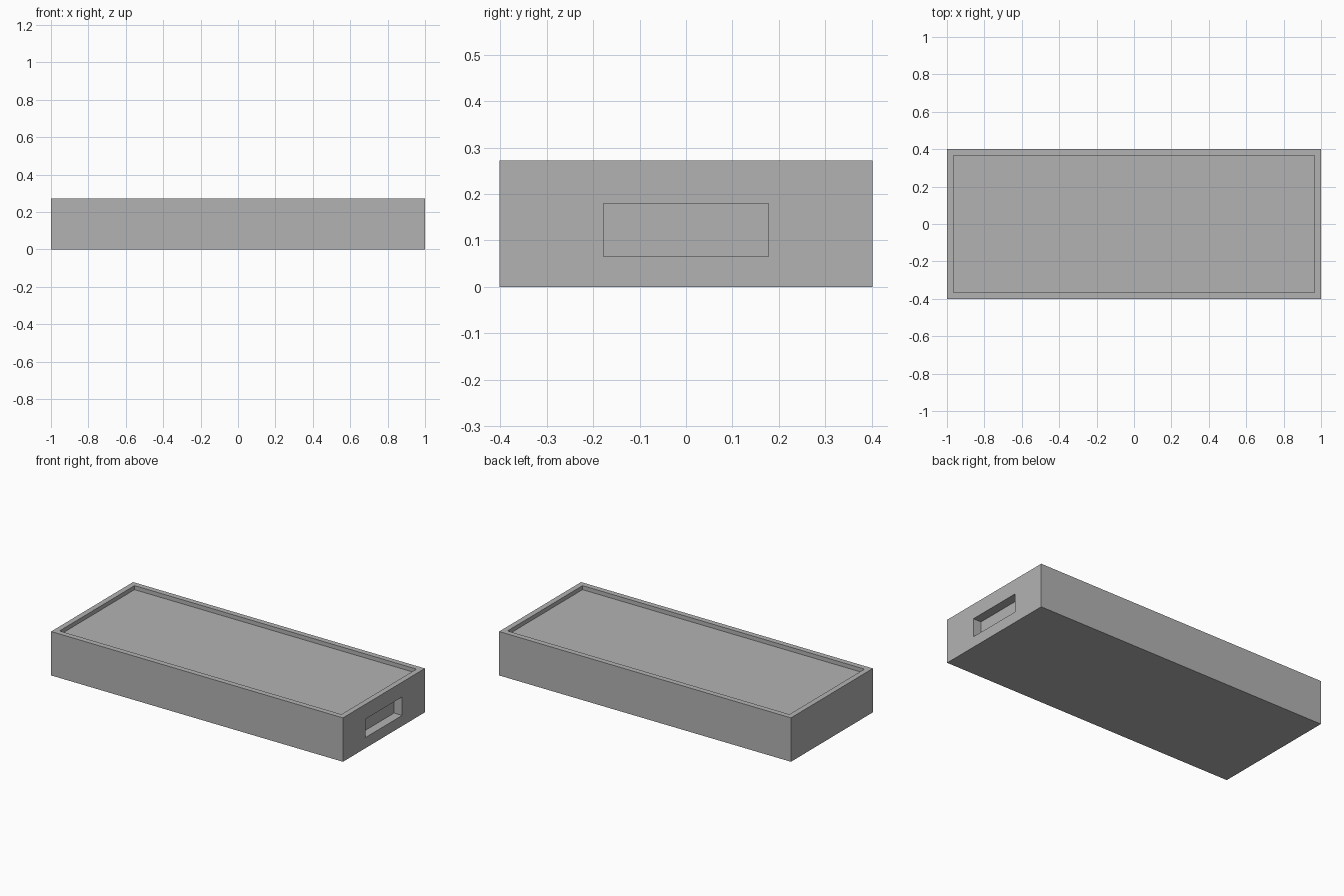
import bpy
import bmesh
from mathutils import Vector

if "Cube" in bpy.data.objects:
    bpy.data.objects.remove(bpy.data.objects["Cube"], do_unlink=True)

LENGTH, WIDTH, HEIGHT = 2.0, 0.802, 0.272
RIM, RECESS = 0.034, 0.025
SLOT_DEPTH = 0.055

grey = bpy.data.materials.new("plain grey")
grey.use_nodes = True
colour = (0.45, 0.45, 0.45, 1)
grey.diffuse_color = colour
grey.node_tree.nodes["Principled BSDF"].inputs["Base Color"].default_value = colour


def face_towards(bm, direction):
    """Outermost face pointing in a direction."""
    d = Vector(direction)
    faces = [f for f in bm.faces if f.normal.dot(d) > 0.9]
    return max(faces, key=lambda f: f.calc_center_median().dot(d))


def sink(bm, face, depth):
    """Push a face inwards, leaving walls around it."""
    offset = -face.normal * depth
    new = bmesh.ops.extrude_discrete_faces(bm, faces=[face])["faces"][0]
    bmesh.ops.translate(bm, verts=new.verts, vec=offset)


bm = bmesh.new()
bmesh.ops.create_cube(bm, size=1)
bmesh.ops.scale(bm, verts=bm.verts, vec=(LENGTH, WIDTH, HEIGHT))
bmesh.ops.translate(bm, verts=bm.verts, vec=(0, 0, HEIGHT / 2))
bm.normal_update()

# Shallow tray in the top, inside a thin rim
top = face_towards(bm, (0, 0, 1))
bmesh.ops.inset_region(bm, faces=[top], thickness=RIM, use_even_offset=True)
sink(bm, top, RECESS)
bm.normal_update()

# Blind slot in the left end
end = face_towards(bm, (1, 0, 0))
bmesh.ops.inset_region(bm, faces=[end], thickness=0.05, use_even_offset=True)
for v in end.verts:
    v.co.y = 0.178 if v.co.y > 0 else -0.178
    v.co.z = 0.18 if v.co.z > HEIGHT / 2 else 0.066
bm.normal_update()
sink(bm, end, SLOT_DEPTH)

bmesh.ops.recalc_face_normals(bm, faces=bm.faces)
mesh = bpy.data.meshes.new("case_body")
bm.to_mesh(mesh)
bm.free()
mesh.materials.append(grey)
body = bpy.data.objects.new("case_body", mesh)
bpy.context.collection.objects.link(body)
